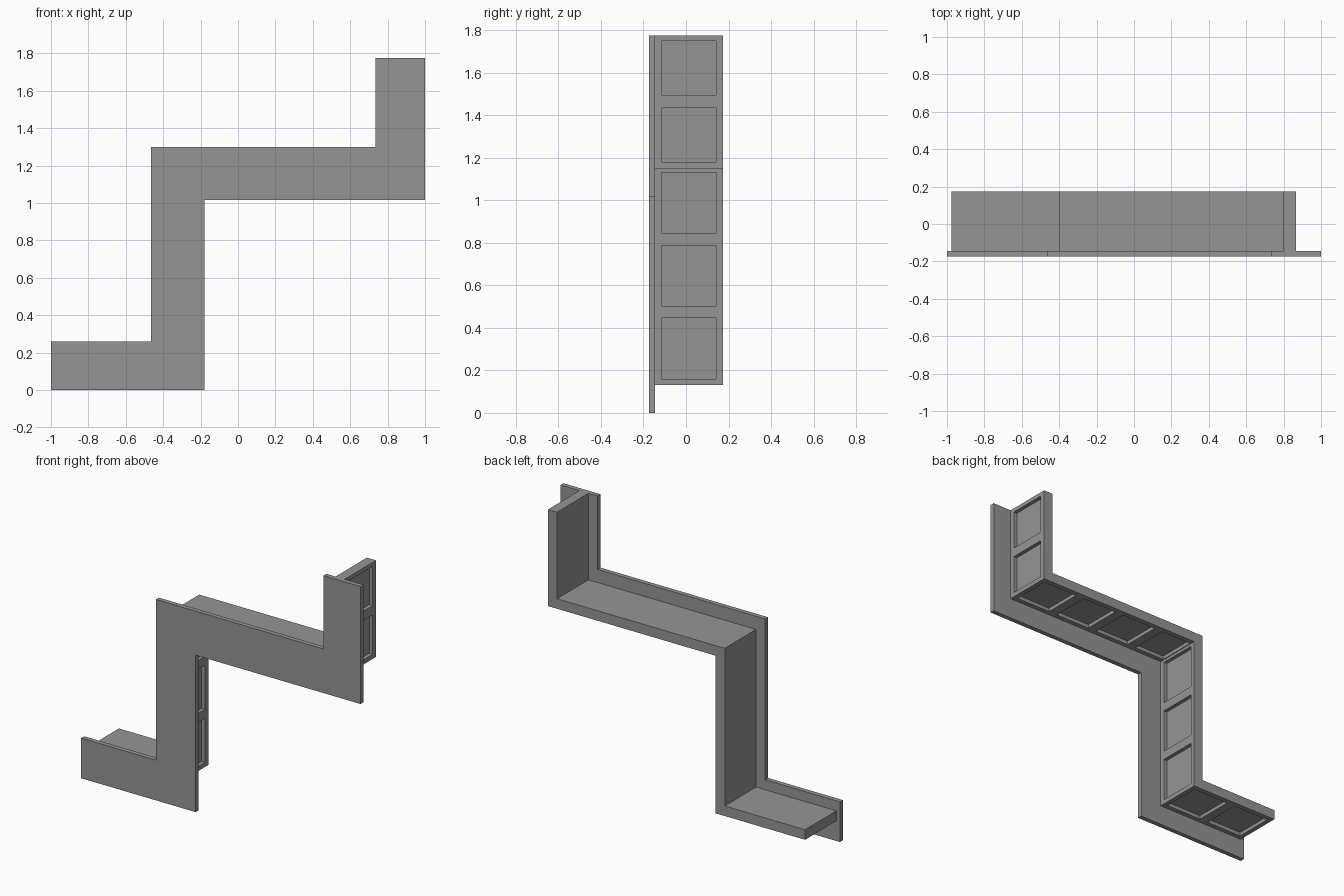
import bpy
import bmesh
from mathutils import Vector

cube = bpy.data.objects.get("Cube")
if cube:
    bpy.data.objects.remove(cube, do_unlink=True)

grey = bpy.data.materials.new("mid grey")
grey.use_nodes = True
grey.diffuse_color = (0.3, 0.3, 0.3, 1)
grey.node_tree.nodes["Principled BSDF"].inputs["Base Color"].default_value = (0.3, 0.3, 0.3, 1)


def add_object(name, bm):
    bmesh.ops.recalc_face_normals(bm, faces=bm.faces)
    mesh = bpy.data.meshes.new(name)
    bm.to_mesh(mesh)
    bm.free()
    mesh.materials.append(grey)
    obj = bpy.data.objects.new(name, mesh)
    bpy.context.collection.objects.link(obj)
    return obj


def extrude_profile(name, points, y0, y1):
    """Extrude an x-z outline from y0 to y1."""
    bm = bmesh.new()
    face = bm.faces.new([bm.verts.new((x, y0, z)) for x, z in points])
    result = bmesh.ops.extrude_face_region(bm, geom=[face])
    verts = [g for g in result["geom"] if isinstance(g, bmesh.types.BMVert)]
    bmesh.ops.translate(bm, verts=verts, vec=(0, y1 - y0, 0))
    return add_object(name, bm)


def add_box(bm, low, high):
    low, high = Vector(low), Vector(high)
    verts = bmesh.ops.create_cube(bm, size=1)["verts"]
    bmesh.ops.scale(bm, verts=verts, vec=high - low)
    bmesh.ops.translate(bm, verts=verts, vec=(low + high) / 2)


# Stepped front plate
FRONT, PLATE_BACK, BACK = -0.175, -0.145, 0.175
extrude_profile("front_plate", [
    (-1, 0), (-0.18, 0), (-0.18, 1.015), (1, 1.015), (1, 1.775),
    (0.735, 1.775), (0.735, 1.3), (-0.465, 1.3), (-0.465, 0.26), (-1, 0.26),
], FRONT, PLATE_BACK)

# Stepped band of treads and risers behind the plate
T = 0.065
X0, X1, X2 = -0.975, -0.335, 0.865
Z0, Z1, Z2 = 0.13, 1.15, 1.775
band = extrude_profile("stepped_band", [
    (X0, Z0), (X1, Z0), (X1, Z1), (X2, Z1), (X2, Z2),
    (X2 - T, Z2), (X2 - T, Z1 + T), (X1 - T, Z1 + T), (X1 - T, Z0 + T), (X0, Z0 + T),
], PLATE_BACK, BACK)

# Recessed panels under the treads and on the risers
DEPTH, OUT = 0.024, 0.01
Y0, Y1 = -0.115, 0.142
bm = bmesh.new()
for i in range(2):
    x = X0 + 0.03 + 0.32 * i
    add_box(bm, (x, Y0, Z0 - OUT), (x + 0.26, Y1, Z0 + DEPTH))
    z = Z1 + 0.03 + 0.315 * i
    add_box(bm, (X2 - DEPTH, Y0, z), (X2 + OUT, Y1, z + 0.254))
for i in range(3):
    z = Z0 + 0.03 + 0.343 * i
    add_box(bm, (X1 - DEPTH, Y0, z), (X1 + OUT, Y1, z + 0.285))
for i in range(4):
    x = X2 - 0.03 - 0.314 * i
    add_box(bm, (max(x - 0.252, X1 + 0.005), Y0, Z1 - OUT), (x, Y1, Z1 + DEPTH))
cutter = add_object("panel_cutter", bm)
cutter.hide_render = True

# Apply the cut and discard the cutter
cut = band.modifiers.new("panels", 'BOOLEAN')
cut.operation = 'DIFFERENCE'
cut.solver = 'EXACT'
cut.object = cutter
bpy.context.view_layer.update()
depsgraph = bpy.context.evaluated_depsgraph_get()
band_mesh = bpy.data.meshes.new_from_object(band.evaluated_get(depsgraph))
band.modifiers.clear()
band.data = band_mesh
bpy.data.objects.remove(cutter, do_unlink=True)
